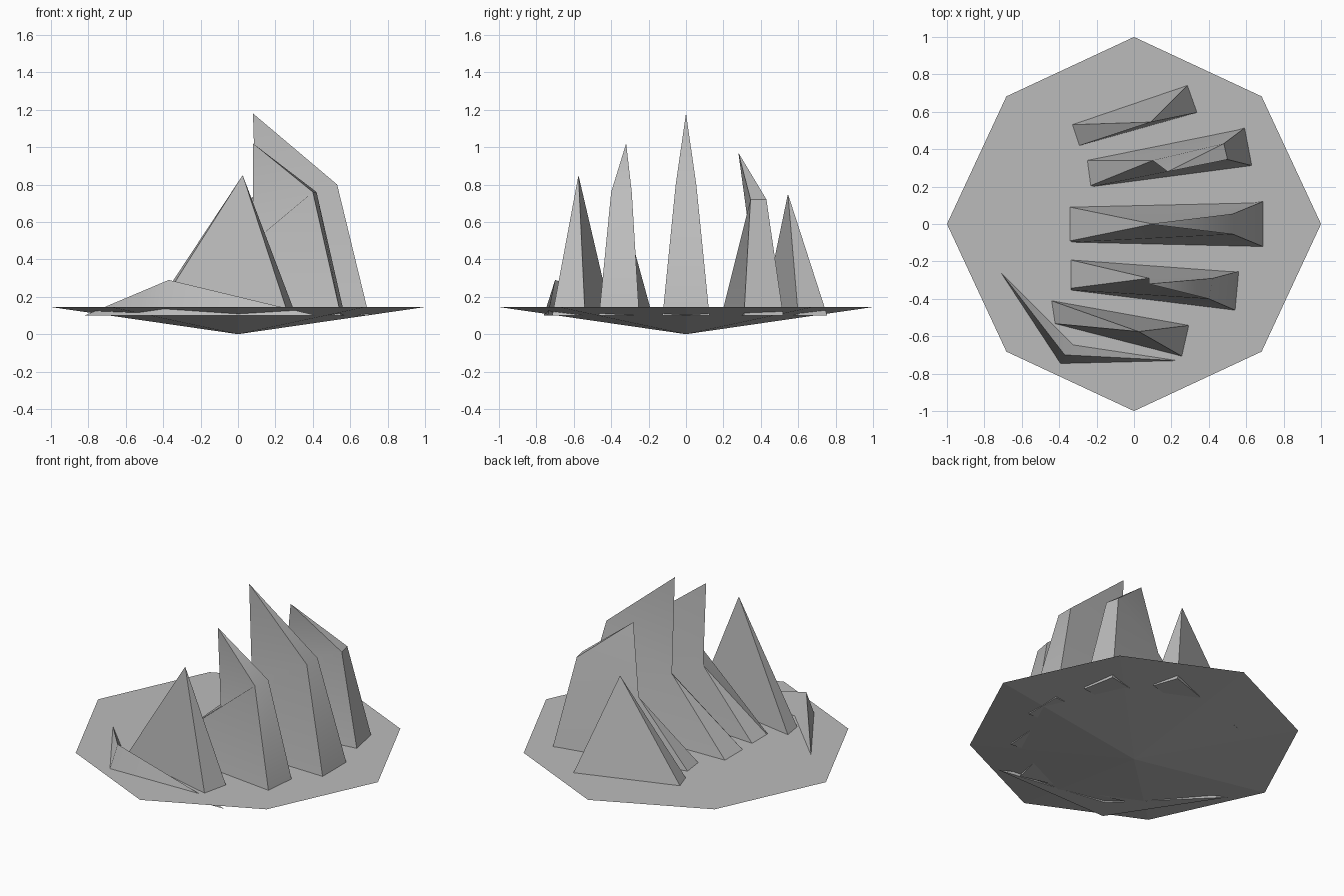
import bpy, bmesh, math
from mathutils import Vector

cube = bpy.data.objects.get("Cube")
if cube:
    bpy.data.objects.remove(cube)

stone = bpy.data.materials.new("grey_stone")
stone.use_nodes = True
GREY = (0.5, 0.5, 0.5, 1)
stone.diffuse_color = GREY
stone.node_tree.nodes["Principled BSDF"].inputs["Base Color"].default_value = GREY

RIM = 0.145   # height of the flat ground
ROOT = 0.10   # depth the rocks are sunk to


def build(name, points, faces, smooth=None):
    """Make an object from named points and faces that list those names."""
    bm = bmesh.new()
    verts = {key: bm.verts.new(p) for key, p in points.items()}
    for face in faces:
        bm.faces.new([verts[key] for key in face.split()])
    bmesh.ops.recalc_face_normals(bm, faces=bm.faces[:])
    mesh = bpy.data.meshes.new(name)
    bm.to_mesh(mesh)
    bm.free()
    mesh.materials.append(stone)
    obj = bpy.data.objects.new(name, mesh)
    bpy.context.collection.objects.link(obj)
    if smooth:
        bpy.ops.object.select_all(action='DESELECT')
        obj.select_set(True)
        bpy.context.view_layer.objects.active = obj
        bpy.ops.object.shade_smooth_by_angle(angle=math.radians(smooth))
    return obj


def footprint(left_front, left_back, right_front, right_back):
    """Four sunken base corners of a rock."""
    corners = dict(lf=left_front, lb=left_back, rf=right_front, rb=right_back)
    return {key: (*xy, ROOT) for key, xy in corners.items()}


# Ground: flat octagon with a shallow point underneath
ground = {"apex": (0, 0, 0)}
for i in range(8):
    r = 1 if i % 2 == 0 else 0.965
    a = i * math.pi / 4
    ground[f"r{i}"] = (r * math.cos(a), r * math.sin(a), RIM)
build("ground_slab", ground,
      [" ".join(f"r{i}" for i in range(8))] +
      [f"apex r{(i + 1) % 8} r{i}" for i in range(8)])


# Tall blades: broad shoulder on the right, pinched waist on the left
def blade(name, base, shoulder_front, shoulder_back, waist, tip):
    pts = footprint(*base)
    pts.update(sf=shoulder_front, sb=shoulder_back, waist=waist, tip=tip)
    build(name, pts, [
        "lf rf sf waist", "waist sf tip",      # front side
        "rb lb waist sb", "sb waist tip",      # back side
        "rf rb sb sf", "sf sb tip",            # right end
        "lb lf waist", "lf lb rb rf",          # left end and root
    ], smooth=40)


blade("middle_blade",
      [(-0.39, -0.1), (-0.39, 0.1), (0.7, -0.125), (0.7, 0.125)],
      (0.53, -0.055, 0.8), (0.53, 0.055, 0.8), (0.1, 0, 0.55), (0.08, 0, 1.18))
blade("front_blade",
      [(-0.39, -0.35), (-0.39, -0.18), (0.55, -0.465), (0.57, -0.25)],
      (0.40, -0.40, 0.76), (0.42, -0.29, 0.76), (0.08, -0.29, 0.5), (0.08, -0.32, 1.02))
blade("back_blade",
      [(-0.27, 0.19), (-0.29, 0.34), (0.64, 0.31), (0.6, 0.52)],
      (0.50, 0.345, 0.72), (0.48, 0.43, 0.72), (0.1, 0.34, 0.53), (0.18, 0.28, 0.97))


# Low pyramids at both ends of the row
def pyramid(name, base, tip):
    pts = footprint(*base)
    pts["tip"] = tip
    build(name, pts, ["lf rf tip", "rf rb tip", "rb lb tip", "lb lf tip", "lf lb rb rf"])


pyramid("front_pyramid",
        [(-0.45, -0.53), (-0.47, -0.4), (0.27, -0.715), (0.31, -0.54)],
        (0.025, -0.575, 0.85))
pyramid("back_pyramid",
        [(-0.32, 0.41), (-0.36, 0.53), (0.355, 0.6), (0.3, 0.755)],
        (0.09, 0.545, 0.75))

# Bent shard lying around the front left corner
build("bent_shard", {
    "start": (-0.82, -0.12, ROOT), "end": (0.42, -0.74, ROOT),
    "outer": (-0.4, -0.76, ROOT), "inner": (-0.31, -0.63, ROOT),
    "peak": (-0.37, -0.7, 0.29),
}, ["start outer peak", "outer end peak", "end inner peak",
    "inner start peak", "start inner outer", "inner end outer"], smooth=60)
